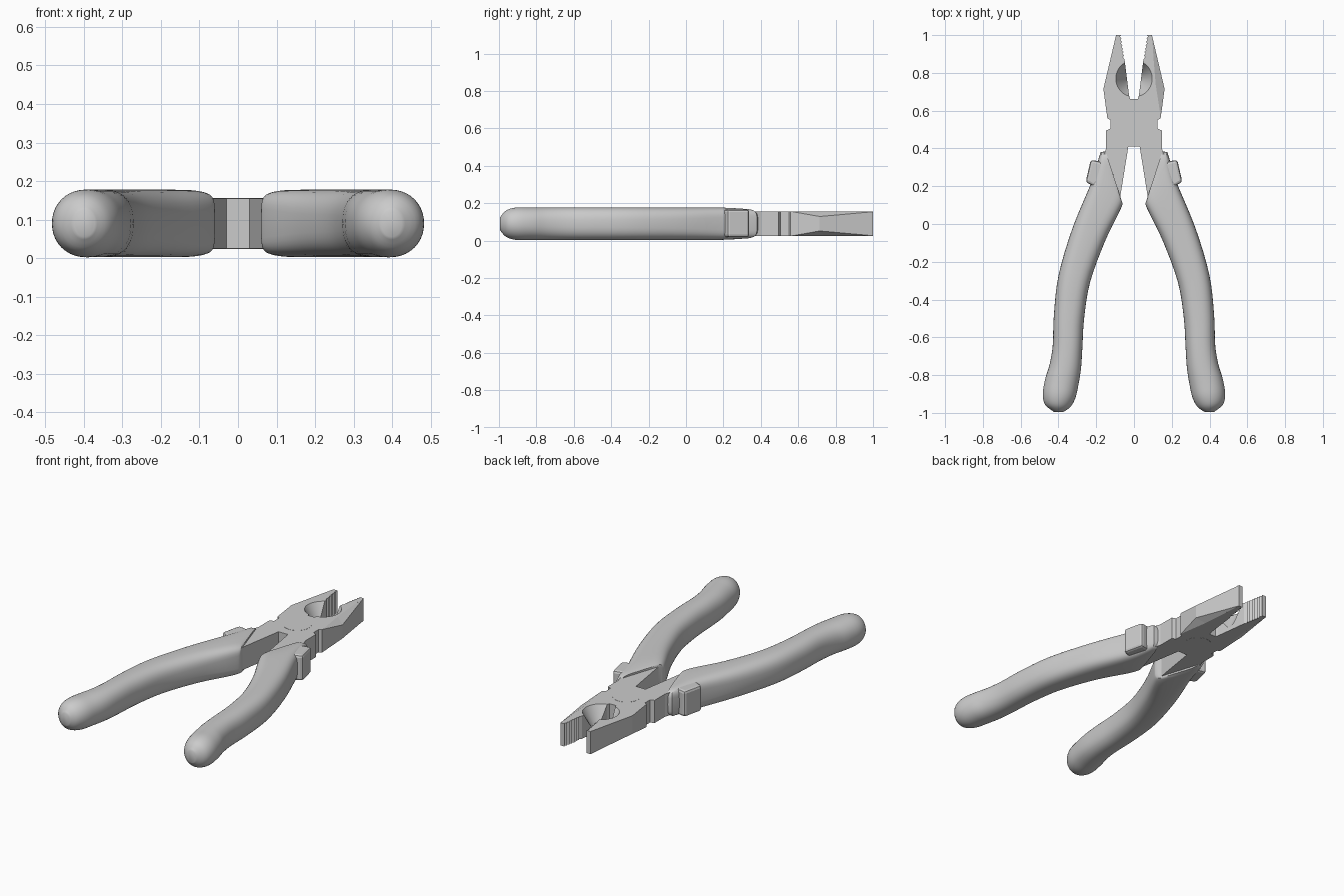
import bpy, bmesh, math
from mathutils import Vector

if "Cube" in bpy.data.objects:
    bpy.data.objects.remove(bpy.data.objects["Cube"])

ZC = 0.09            # mid height of the tool
Z0, Z1 = 0.025, 0.155  # steel thickness


def finish(name, bm, smooth=None):
    bmesh.ops.recalc_face_normals(bm, faces=bm.faces)
    me = bpy.data.meshes.new(name)
    bm.to_mesh(me)
    bm.free()
    ob = bpy.data.objects.new(name, me)
    bpy.context.collection.objects.link(ob)
    if smooth:
        bpy.ops.object.select_all(action='DESELECT')
        ob.select_set(True)
        bpy.context.view_layer.objects.active = ob
        bpy.ops.object.shade_smooth_by_angle(angle=math.radians(smooth))
    return ob


def prism(name, pts, z0, z1):
    bm = bmesh.new()
    f = bm.faces.new([bm.verts.new((x, y, z0)) for x, y in pts])
    r = bmesh.ops.extrude_face_region(bm, geom=[f])
    vs = [v for v in r['geom'] if isinstance(v, bmesh.types.BMVert)]
    bmesh.ops.translate(bm, verts=vs, vec=(0, 0, z1 - z0))
    return finish(name, bm)


def cut(target, cutter):
    cutter.hide_render = True
    cutter.hide_viewport = True
    m = target.modifiers.new(cutter.name, 'BOOLEAN')
    m.operation = 'DIFFERENCE'
    m.solver = 'EXACT'
    m.object = cutter


def mirror_x(ob):
    ob.modifiers.new('mirror', 'MIRROR')


def cone(name, x, y, z0, z1, r0, r1, n=48):
    bm = bmesh.new()
    bmesh.ops.create_cone(bm, cap_ends=True, segments=n, radius1=r0, radius2=r1, depth=z1 - z0)
    bmesh.ops.translate(bm, verts=bm.verts, vec=(x, y, (z0 + z1) / 2))
    return finish(name, bm, 40)


# steel head: jaws, toothed tips, side notches and arms in one outline
half = [(0.03, 0.41), (0.075, 0.13), (0.15, 0.13), (0.165, 0.35), (0.148, 0.40),
        (0.148, 0.495), (0.125, 0.505), (0.125, 0.55), (0.141, 0.56),
        (0.162, 0.715), (0.095, 1.0)]
teeth = 7
for i in range(teeth):
    y = 1.0 - i * 0.125 / teeth
    x = 0.069 - i * 0.019 / teeth
    half += [(x, y), (x + 0.006, y - 0.009)]
half += [(0.05, 0.87), (0.026, 0.68), (0.02, 0.663)]
head = prism('steel_head', half + [(-x, y) for x, y in reversed(half)], Z0, Z1)

# conical pipe-grip recess between the jaws
cut(head, cone('recess_cutter', 0, 0.77, 0.04, 0.165, 0.034, 0.102))


# faceted chamfers on the outer jaw flanks
def chamfer(name, sx, sz):
    base = [(0.141, 0.56, 0.066), (0.113, 0.74, 0.066),
            (0.095, 1.001, 0.064), (0.163, 0.715, 0.038)]
    bm = bmesh.new()
    for x, y, z in base:
        for k in (0, 1):
            bm.verts.new((sx * (x + 0.04 * k), y, ZC + sz * (z + 0.05 * k)))
    bmesh.ops.convex_hull(bm, input=bm.verts)
    cut(head, finish(name, bm))


chamfer('chamfer_right_top', 1, 1)
chamfer('chamfer_right_bottom', 1, -1)
chamfer('chamfer_left_bottom', -1, -1)

# pivot pin, nearly flush
cone('pivot_pin', 0, 0.537, Z0 - 0.001, Z1 + 0.001, 0.074, 0.074)

# grips: stations of inner x,y / outer x,y / half height / squareness
stations = [
    (0.066, 0.125, 0.150, 0.385, 0.076, 5),
    (0.060, 0.108, 0.176, 0.380, 0.080, 5),
    (0.082, 0.055, 0.222, 0.230, 0.087, 4),
    (0.157, -0.10, 0.325, -0.02, 0.0875, 3),
    (0.233, -0.31, 0.399, -0.27, 0.0875, 2.7),
    (0.264, -0.50, 0.424, -0.48, 0.0875, 2.5),
    (0.273, -0.65, 0.430, -0.64, 0.0875, 2.4),
    (0.280, -0.76, 0.446, -0.74, 0.0875, 2.3),
    (0.294, -0.85, 0.470, -0.82, 0.0875, 2.2),
    (0.310, -0.92, 0.483, -0.90, 0.0865, 2.1),
    (0.336, -0.968, 0.470, -0.957, 0.070, 2),
    (0.372, -0.994, 0.425, -0.994, 0.035, 2)]


def resample(st, steps):
    out = [st[0]]
    for i in range(1, len(st) - 1):
        a, b, c = st[i - 1], st[i], st[i + 1]
        d = st[min(i + 2, len(st) - 1)]
        for k in range(steps):
            t = k / steps
            out.append([0.5 * (2 * q + (r - p) * t + (2 * p - 5 * q + 4 * r - s) * t * t
                               + (3 * q - p - 3 * r + s) * t ** 3)
                        for p, q, r, s in zip(a, b, c, d)])
    return out + [st[-1]]


bm = bmesh.new()
rings, N = [], 40
for ix, iy, ox, oy, h, n in resample(stations, 4):
    c = Vector((ix + ox, iy + oy, 2 * ZC)) / 2
    a = Vector((ox - ix, oy - iy, 0)) / 2
    ring = []
    for k in range(N):
        t = 2 * math.pi * k / N
        u = math.copysign(abs(math.cos(t)) ** (2 / n), math.cos(t))
        w = math.copysign(abs(math.sin(t)) ** (2 / n), math.sin(t))
        ring.append(bm.verts.new(c + a * u + Vector((0, 0, h * w))))
    rings.append(ring)
for r0, r1 in zip(rings, rings[1:]):
    for k in range(N):
        bm.faces.new((r0[k], r0[(k + 1) % N], r1[(k + 1) % N], r1[k]))
bm.faces.new(rings[0])
bm.faces.new(rings[-1])
mirror_x(finish('grips', bm, 40))

# finger guards on the outer side of each grip
guard = prism('finger_guards',
              [(0.15, 0.32), (0.185, 0.332), (0.229, 0.34), (0.256, 0.222), (0.20, 0.193), (0.15, 0.2)],
              0.018, 0.166)
b = guard.modifiers.new('bevel', 'BEVEL')
b.width = 0.014
b.segments = 2
mirror_x(guard)
